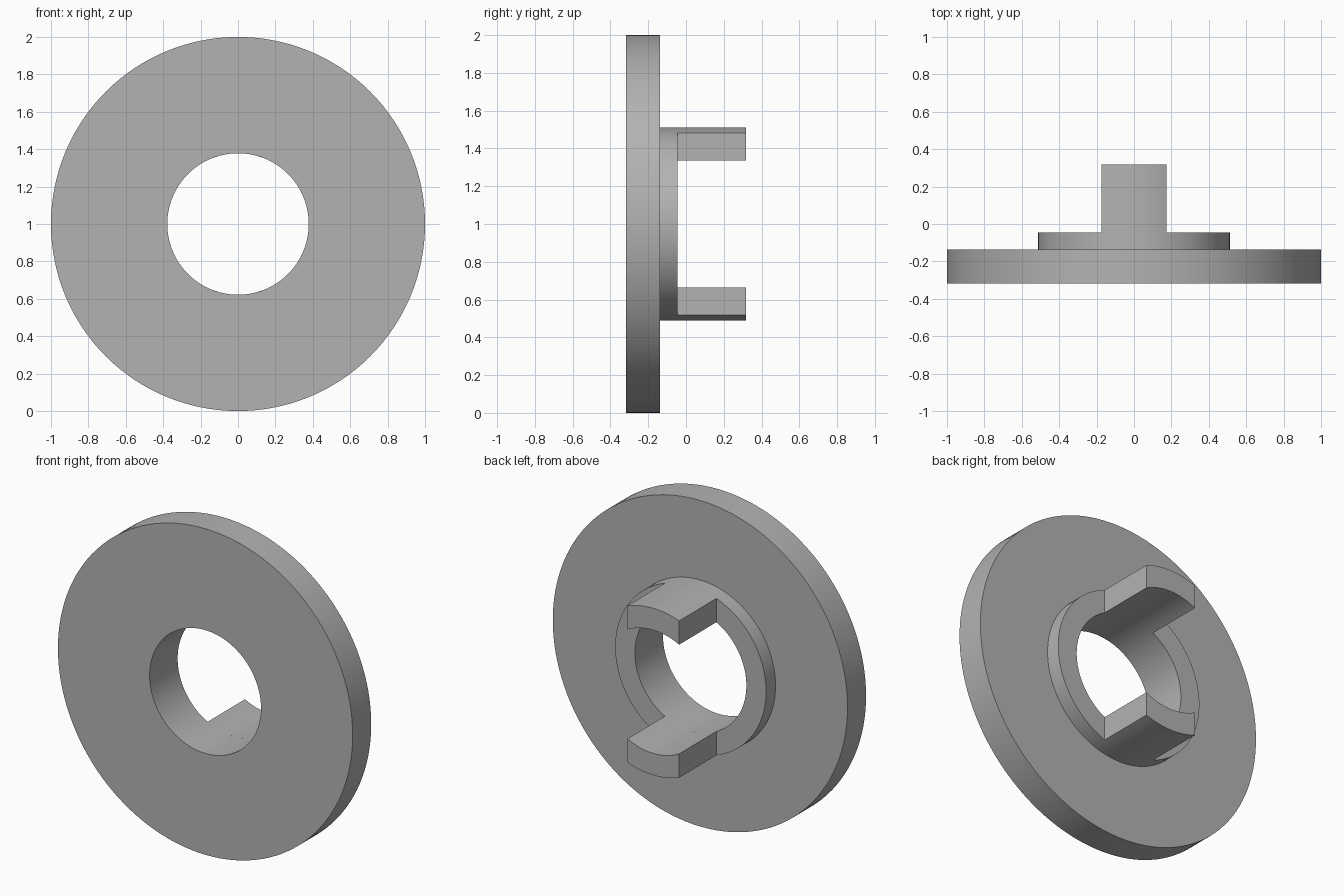
import bpy, bmesh
from math import pi, sin, cos, asin, radians

cube = bpy.data.objects.get("Cube")
if cube:
    bpy.data.objects.remove(cube)

SEGMENTS = 128
CENTRE_Z = 1.0
BORE, COLLAR, RIM = 0.378, 0.512, 1.0
FRONT, DISC_BACK, COLLAR_BACK, TAB_END = -0.317, -0.137, -0.045, 0.317
TAB_HALF_WIDTH = 0.175

grey = bpy.data.materials.new("plain_grey")
grey.use_nodes = True
colour = (0.45, 0.45, 0.45, 1)
grey.diffuse_color = colour
grey.node_tree.nodes["Principled BSDF"].inputs["Base Color"].default_value = colour


def finish(name, bm):
    bmesh.ops.recalc_face_normals(bm, faces=bm.faces)
    mesh = bpy.data.meshes.new(name)
    bm.to_mesh(mesh)
    bm.free()
    obj = bpy.data.objects.new(name, mesh)
    bpy.context.collection.objects.link(obj)
    mesh.materials.append(grey)
    bpy.ops.object.select_all(action="DESELECT")
    obj.select_set(True)
    bpy.context.view_layer.objects.active = obj
    bpy.ops.object.shade_smooth_by_angle(angle=radians(30))


def flanged_ring():
    """Disc, raised collar and through bore, turned from one closed profile."""
    profile = [(BORE, FRONT), (RIM, FRONT), (RIM, DISC_BACK),
               (COLLAR, DISC_BACK), (COLLAR, COLLAR_BACK), (BORE, COLLAR_BACK)]
    bm = bmesh.new()
    rings = []
    for i in range(SEGMENTS):
        a = 2 * pi * i / SEGMENTS
        rings.append([bm.verts.new((r * sin(a), y, CENTRE_Z + r * cos(a)))
                      for r, y in profile])
    n = len(profile)
    for i, ring in enumerate(rings):
        after = rings[(i + 1) % SEGMENTS]
        for j in range(n):
            k = (j + 1) % n
            bm.faces.new((ring[j], ring[k], after[k], after[j]))
    finish("flanged_ring", bm)


def tab(name, side):
    """Parallel-sided lug whose inner and outer walls follow the collar."""
    steps = 16

    def arc(r):
        half = asin(TAB_HALF_WIDTH / r)
        angles = [half * (2 * i / steps - 1) for i in range(steps + 1)]
        return [(r * sin(a), CENTRE_Z + side * r * cos(a)) for a in angles]

    outline = arc(COLLAR) + arc(BORE)[::-1]
    bm = bmesh.new()
    base = [bm.verts.new((x, COLLAR_BACK, z)) for x, z in outline]
    end = [bm.verts.new((x, TAB_END, z)) for x, z in outline]
    n = len(outline)
    for i in range(n):
        j = (i + 1) % n
        bm.faces.new((base[i], base[j], end[j], end[i]))
    bm.faces.new(base)
    bm.faces.new(end)
    finish(name, bm)


flanged_ring()
tab("upper_tab", 1)
tab("lower_tab", -1)
